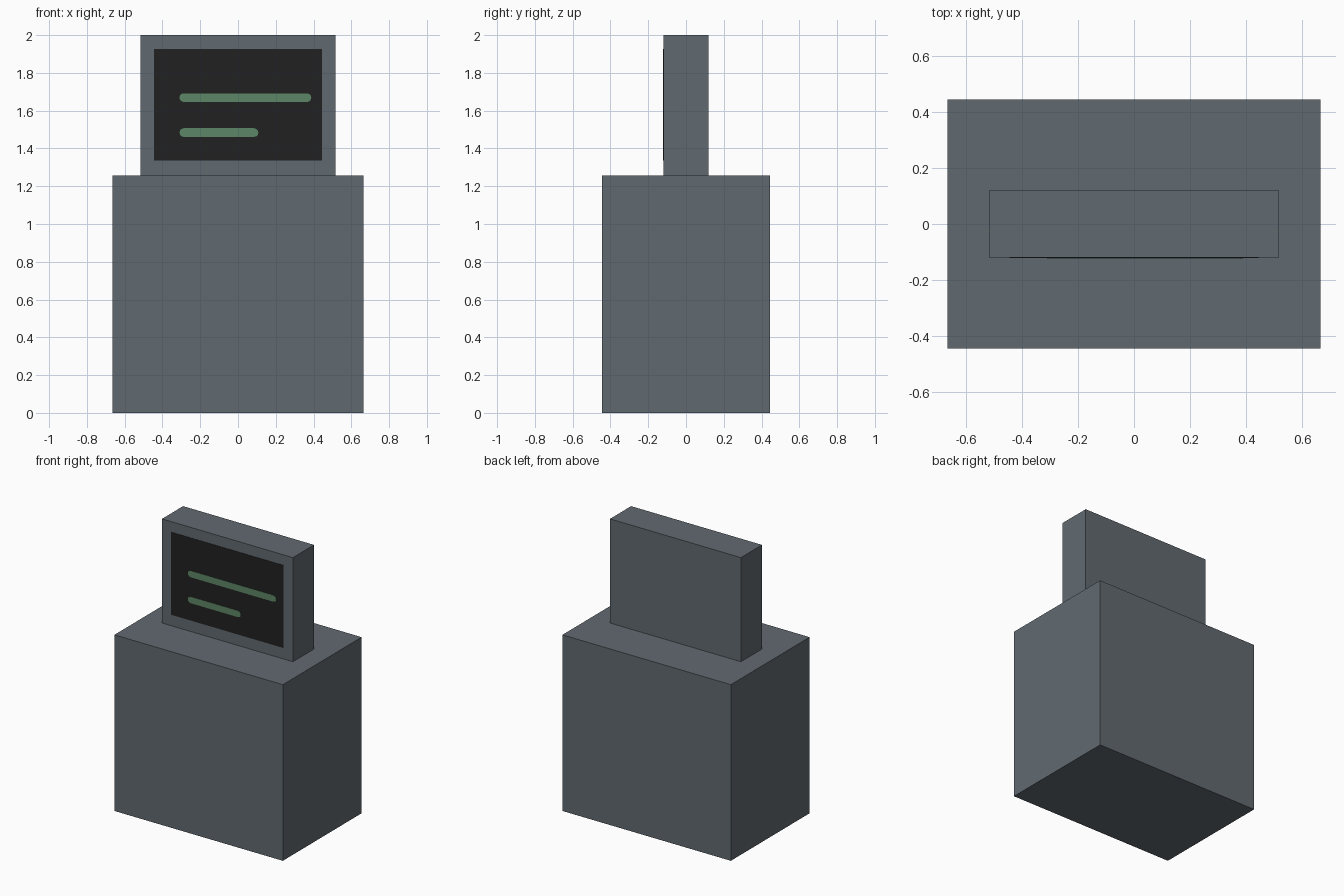
import bpy, bmesh, math

if "Cube" in bpy.data.objects:
    bpy.data.objects.remove(bpy.data.objects["Cube"])


def material(name, rgb):
    m = bpy.data.materials.new(name)
    m.diffuse_color = (*rgb, 1.0)
    m.use_nodes = True
    m.node_tree.nodes["Principled BSDF"].inputs["Base Color"].default_value = m.diffuse_color
    return m


grey = material("slate grey", (0.12, 0.143, 0.163))
black = material("screen black", (0.0152, 0.0152, 0.0152))
green = material("muted green", (0.107, 0.238, 0.133))


def add_object(name, bm, mat):
    bmesh.ops.recalc_face_normals(bm, faces=bm.faces)
    me = bpy.data.meshes.new(name)
    bm.to_mesh(me)
    bm.free()
    me.materials.append(mat)
    ob = bpy.data.objects.new(name, me)
    bpy.context.collection.objects.link(ob)
    return ob


def box(name, x, y, z, mat):
    """Box from (min, max) ranges on each axis."""
    bm = bmesh.new()
    bmesh.ops.create_cube(bm, size=1)
    for v in bm.verts:
        v.co = [r[0] + (c + 0.5) * (r[1] - r[0]) for c, r in zip(v.co, (x, y, z))]
    return add_object(name, bm, mat)


def rounded_bar(name, x0, x1, z, r, y_back, y_front, mat):
    """Thin capsule-shaped plate facing -y."""
    bm = bmesh.new()
    pts = []
    for cx, start in ((x1 - r, -90), (x0 + r, 90)):
        for i in range(7):
            a = math.radians(start + 30 * i)
            pts.append((cx + r * math.cos(a), y_back, z + r * math.sin(a)))
    face = bm.faces.new([bm.verts.new(p) for p in pts])
    ext = bmesh.ops.extrude_face_region(bm, geom=[face], use_keep_orig=True)
    for g in ext["geom"]:
        if isinstance(g, bmesh.types.BMVert):
            g.co.y = y_front
    return add_object(name, bm, mat)


# Cabinet and upright display housing
FRONT = -0.119
box("cabinet", (-0.665, 0.665), (-0.444, 0.444), (0, 1.257), grey)
box("display_housing", (-0.517, 0.517), (FRONT, -FRONT), (1.257, 2.0), grey)

# Screen plate and the two lines on it
box("screen", (-0.444, 0.444), (FRONT - 0.002, FRONT), (1.336, 1.926), black)
for name, x1, z in (("upper_line", 0.388, 1.669), ("lower_line", 0.108, 1.484)):
    rounded_bar(name, -0.31, x1, z, 0.023, FRONT - 0.002, FRONT - 0.004, green)
